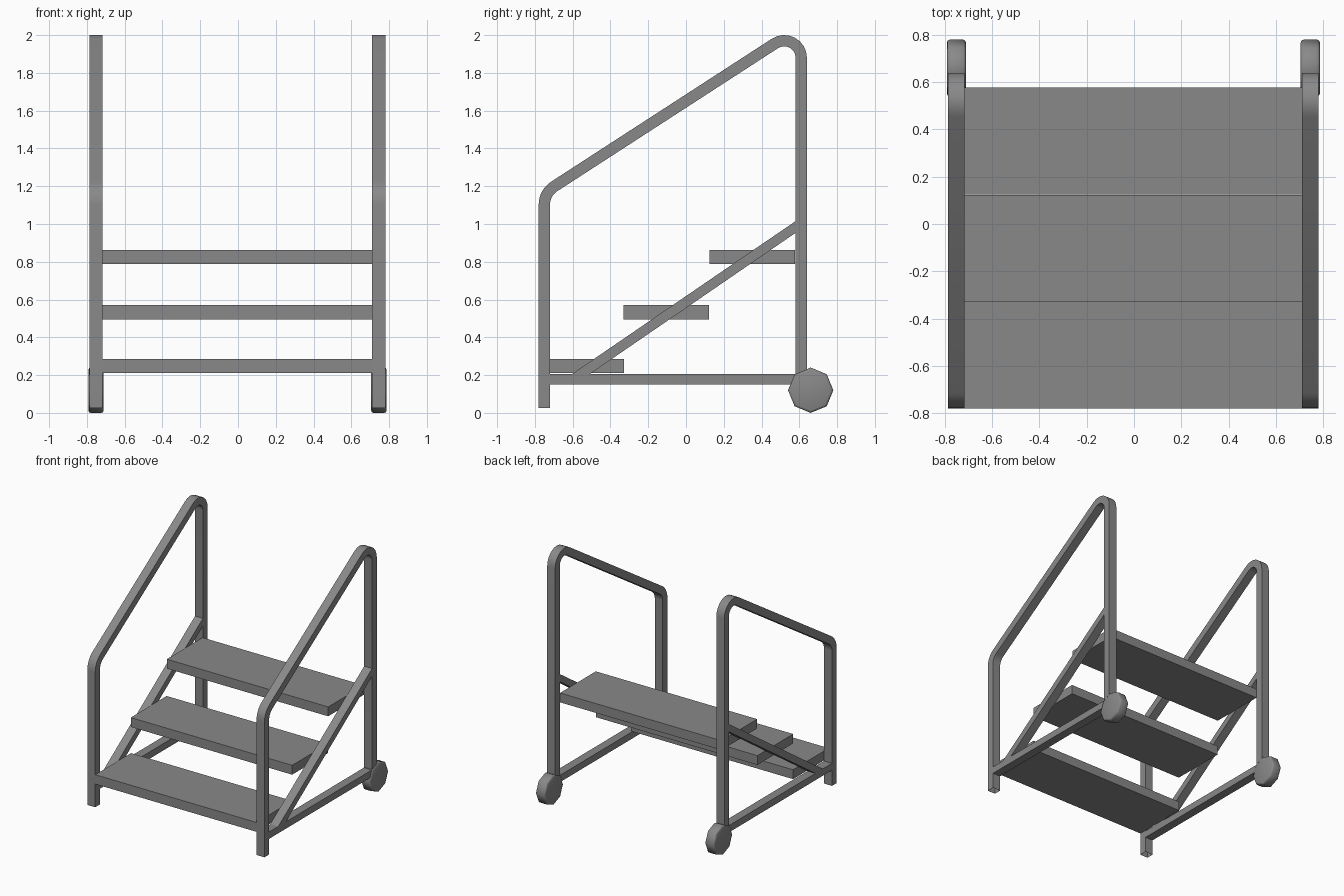
import bpy, bmesh, math
from mathutils import Vector, Matrix

cube = bpy.data.objects.get("Cube")
if cube:
    bpy.data.objects.remove(cube)

grey = bpy.data.materials.new("mid grey")
grey.use_nodes = True
colour = (0.25, 0.25, 0.25, 1)
grey.diffuse_color = colour
grey.node_tree.nodes["Principled BSDF"].inputs["Base Color"].default_value = colour


def finish(name, bm, smooth=None):
    bmesh.ops.recalc_face_normals(bm, faces=bm.faces)
    mesh = bpy.data.meshes.new(name)
    bm.to_mesh(mesh)
    bm.free()
    mesh.materials.append(grey)
    obj = bpy.data.objects.new(name, mesh)
    bpy.context.collection.objects.link(obj)
    if smooth:
        bpy.ops.object.select_all(action='DESELECT')
        obj.select_set(True)
        bpy.context.view_layer.objects.active = obj
        bpy.ops.object.shade_smooth_by_angle(angle=math.radians(smooth))
    return obj


def box(name, xs, ys, zs):
    bm = bmesh.new()
    bmesh.ops.create_cube(bm, size=1)
    for v in bm.verts:
        v.co = [r[0] if c < 0 else r[1] for c, r in zip(v.co, (xs, ys, zs))]
    return finish(name, bm)


def prism(name, xs, outline):
    """Extrude a (y, z) outline across x."""
    bm = bmesh.new()
    face = bm.faces.new([bm.verts.new((xs[0], y, z)) for y, z in outline])
    ext = bmesh.ops.extrude_face_region(bm, geom=[face])
    verts = [g for g in ext["geom"] if isinstance(g, bmesh.types.BMVert)]
    bmesh.ops.translate(bm, verts=verts, vec=(xs[1] - xs[0], 0, 0))
    return finish(name, bm)


def fillet(a, corner, b, radius, steps=8):
    """Arc points replacing a corner that turns clockwise."""
    u, w = (a - corner).normalized(), (b - corner).normalized()
    half = u.angle(w) / 2
    centre = corner + (u + w).normalized() * radius / math.sin(half)
    start = corner + u * radius / math.tan(half) - centre
    turn = math.pi - 2 * half
    return [centre + Matrix.Rotation(-turn * i / steps, 2) @ start
            for i in range(steps + 1)]


def bent_bar(name, xs, path, half):
    """Sweep a rectangular section along a (y, z) path, open at the ends."""
    bm = bmesh.new()
    rings = []
    for i, p in enumerate(path):
        before = path[max(i - 1, 0)]
        after = path[min(i + 1, len(path) - 1)]
        t = (after - before).normalized()
        n = Vector((-t.y, t.x)) * half
        rings.append([bm.verts.new((x, *(p + n * s)))
                      for x, s in ((xs[0], -1), (xs[1], -1), (xs[1], 1), (xs[0], 1))])
    for r, q in zip(rings, rings[1:]):
        for k in range(4):
            m = (k + 1) % 4
            bm.faces.new((r[k], r[m], q[m], q[k]))
    return finish(name, bm, 35)


def wheel(name, xs):
    bm = bmesh.new()
    bmesh.ops.create_cone(bm, cap_ends=True, segments=8, radius1=0.12,
                          radius2=0.12, depth=xs[1] - xs[0])
    caps = {e for f in bm.faces if len(f.verts) == 8 for e in f.edges}
    bmesh.ops.bevel(bm, geom=list(caps), offset=0.012, segments=2,
                    profile=0.5, affect='EDGES')
    bmesh.ops.rotate(bm, verts=bm.verts, matrix=Matrix.Rotation(math.pi / 2, 3, 'Y'))
    bmesh.ops.translate(bm, verts=bm.verts, vec=(sum(xs) / 2, 0.66, 0.12))
    return finish(name, bm, 50)


# Handrail path: front leg, sloping rail, rear post
foot, low = Vector((-0.75, 0.025)), Vector((-0.75, 1.165))
high, end = Vector((0.61, 2.046)), Vector((0.61, 0.13))
rail_path = [foot, *fillet(foot, low, high, 0.115),
             *fillet(low, high, end, 0.09), end]

# Side frames
for side, xs, wx in (("right", (-0.787, -0.717), (-0.792, -0.711)),
                     ("left", (0.71, 0.78), (0.705, 0.787))):
    bent_bar(side + "_handrail", xs, rail_path, 0.03)
    box(side + "_base_bar", xs, (-0.72, 0.58), (0.15, 0.205))
    prism(side + "_stringer", xs,
          [(-0.605, 0.205), (-0.51, 0.205), (0.58, 0.953), (0.58, 1.015)])
    wheel(side + "_wheel", wx)

# Treads
for name, y, z in (("lower", -0.78, 0.21), ("middle", -0.33, 0.495), ("upper", 0.125, 0.788)):
    box(name + "_step", (-0.717, 0.71), (y, y + 0.452), (z, z + 0.075))
